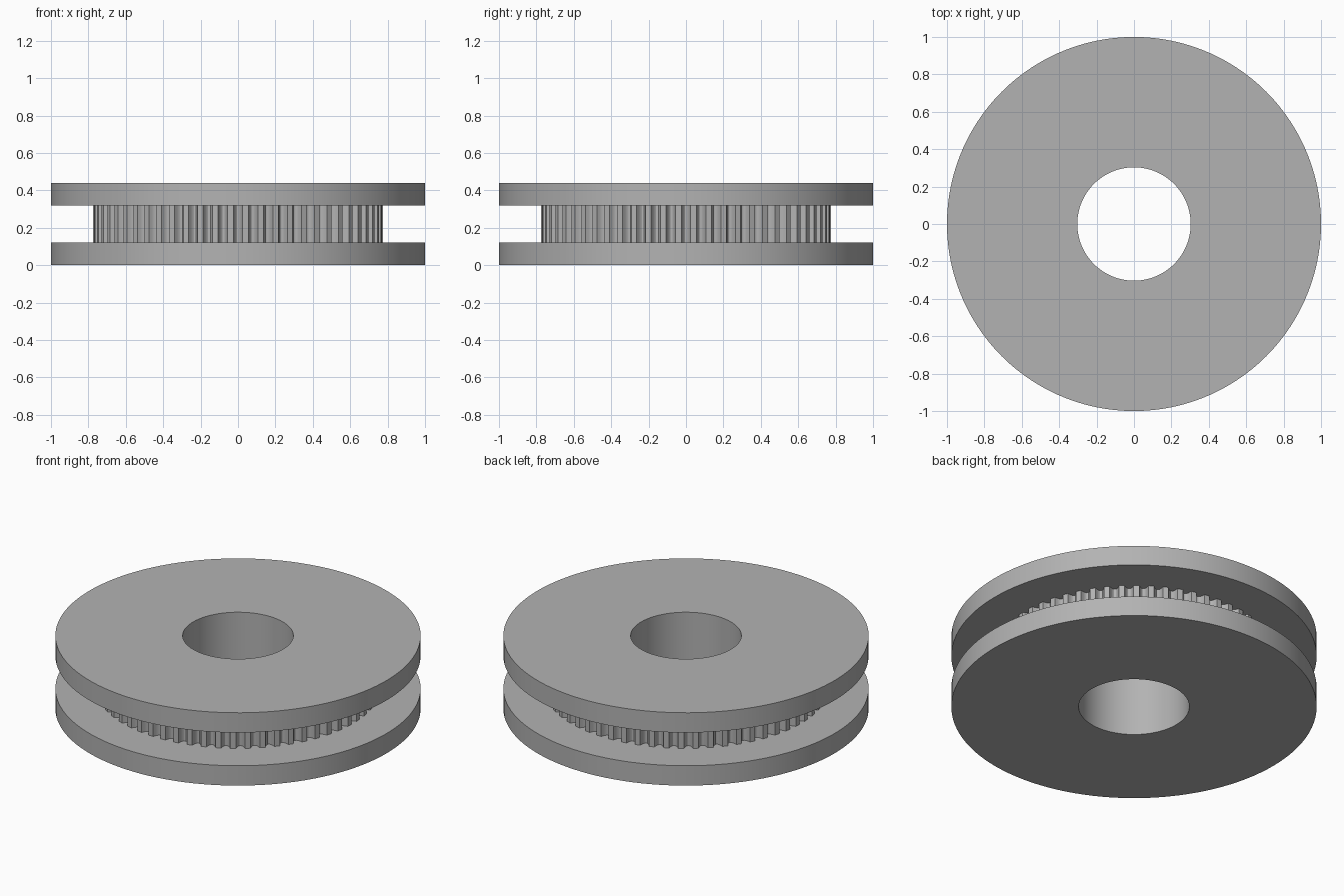
import bpy
import bmesh
from math import cos, sin, pi, radians

OUTER, TIP, BORE = 1.0, 0.776, 0.303
FLANGE_H, BELT_H = 0.12, 0.20
TEETH, DEPTH, GROOVE = 60, 0.036, 0.62   # groove = share of the pitch
SEGMENTS = 120

cube = bpy.data.objects.get("Cube")
if cube:
    bpy.data.objects.remove(cube, do_unlink=True)

grey = bpy.data.materials.new("plain grey")
grey.use_nodes = True
colour = (0.45, 0.45, 0.45, 1)
grey.diffuse_color = colour
grey.node_tree.nodes["Principled BSDF"].inputs["Base Color"].default_value = colour


def circle(radius):
    return [(radius * cos(2 * pi * i / SEGMENTS), radius * sin(2 * pi * i / SEGMENTS))
            for i in range(SEGMENTS)]


def toothed_outline():
    """Lands at the tip radius with rounded grooves between them."""
    pitch, steps, points = 2 * pi / TEETH, 8, []
    for tooth in range(TEETH):
        for k in range(steps + 1):
            t = -1 + 2 * k / steps
            angle = tooth * pitch + t * pitch * GROOVE / 2
            radius = TIP - DEPTH * (1 - abs(t) ** 2.5)
            points.append((radius * cos(angle), radius * sin(angle)))
    return points


def bored_disc(name, outline, z, height):
    """Extrude the ring between an outline and the bore."""
    bm = bmesh.new()
    edges = []
    for loop in (outline, circle(BORE)):
        verts = [bm.verts.new((x, y, z)) for x, y in loop]
        edges += [bm.edges.new((v, verts[i - 1])) for i, v in enumerate(verts)]
    bmesh.ops.triangle_fill(bm, edges=edges, use_beauty=True)
    ring = bmesh.ops.extrude_face_region(bm, geom=bm.faces[:], use_keep_orig=True)
    top = [v for v in ring["geom"] if isinstance(v, bmesh.types.BMVert)]
    bmesh.ops.translate(bm, verts=top, vec=(0, 0, height))
    bmesh.ops.recalc_face_normals(bm, faces=bm.faces[:])
    mesh = bpy.data.meshes.new(name)
    bm.to_mesh(mesh)
    bm.free()
    mesh.materials.append(grey)
    obj = bpy.data.objects.new(name, mesh)
    bpy.context.collection.objects.link(obj)
    bpy.ops.object.select_all(action="DESELECT")
    obj.select_set(True)
    bpy.context.view_layer.objects.active = obj
    bpy.ops.object.shade_smooth_by_angle(angle=radians(25))


# Two plain flanges with the toothed belt hub between them
bored_disc("lower_flange", circle(OUTER), 0, FLANGE_H)
bored_disc("toothed_hub", toothed_outline(), FLANGE_H, BELT_H)
bored_disc("upper_flange", circle(OUTER), FLANGE_H + BELT_H, FLANGE_H)
